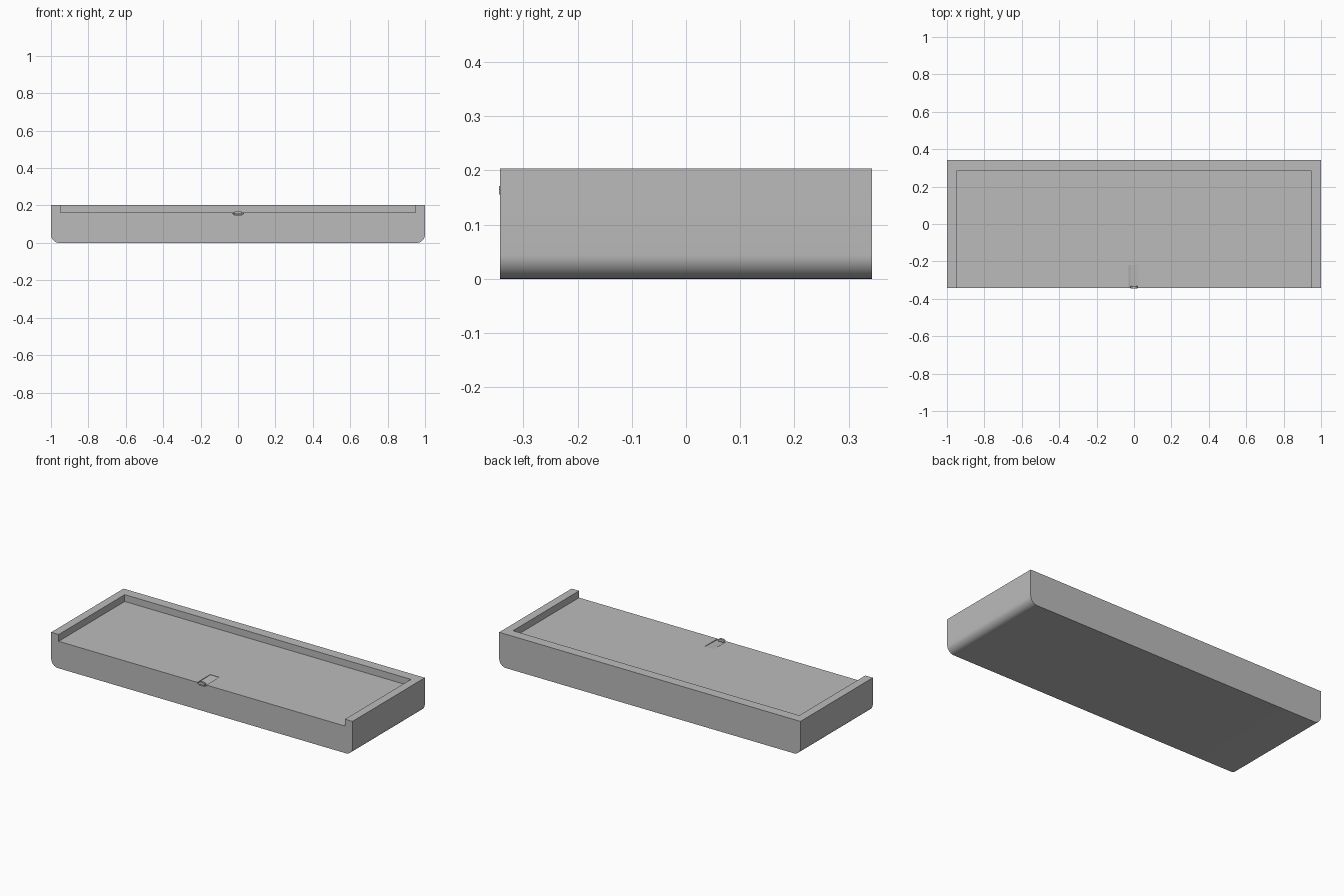
import bpy, bmesh, math

cube = bpy.data.objects.get("Cube")
if cube:
    bpy.data.objects.remove(cube, do_unlink=True)

grey = bpy.data.materials.new("plain grey")
grey.use_nodes = True
grey.diffuse_color = (0.5, 0.5, 0.5, 1)
grey.node_tree.nodes["Principled BSDF"].inputs["Base Color"].default_value = (0.5, 0.5, 0.5, 1)

W, D = 1.0, 0.343           # half width and half depth
DECK, SEAM, TOP = 0.162, 0.175, 0.203


def prism(name, outline, start, end, axis):
    """Extrude a closed outline along y (outline in xz) or z (outline in xy)."""
    bm = bmesh.new()
    place = (lambda a, b, c: (a, c, b)) if axis == "y" else (lambda a, b, c: (a, b, c))
    rings = [[bm.verts.new(place(a, b, c)) for a, b in outline] for c in (start, end)]
    for ring in rings:
        bm.faces.new(ring)
    for i in range(len(outline)):
        j = (i + 1) % len(outline)
        bm.faces.new((rings[0][i], rings[0][j], rings[1][j], rings[1][i]))
    bmesh.ops.recalc_face_normals(bm, faces=bm.faces)
    mesh = bpy.data.meshes.new(name)
    bm.to_mesh(mesh)
    bm.free()
    mesh.materials.append(grey)
    obj = bpy.data.objects.new(name, mesh)
    bpy.context.collection.objects.link(obj)
    return obj


def arc(cx, cz, r, a0, a1, steps):
    angles = [math.radians(a0 + (a1 - a0) * i / steps) for i in range(steps + 1)]
    return [(cx + r * math.cos(a), cz + r * math.sin(a)) for a in angles]


# Tray body with rounded lower long corners
R = 0.045
body = prism("tray_body",
             [(-W, DECK)] + arc(-W + R, R, R, 180, 270, 10)
             + arc(W - R, R, R, 270, 360, 10) + [(W, DECK)], -D, D, "y")

# Shallow finger channel cut into the front of the deck
cutter = prism("channel_cutter",
               [(-0.03, DECK + 0.01), (-0.03, DECK - 0.006), (-0.018, DECK - 0.015),
                (0.018, DECK - 0.015), (0.03, DECK - 0.006), (0.03, DECK + 0.01)],
               -D - 0.02, -0.22, "y")
# Channel floor rises towards the back
for v in cutter.data.vertices:
    if v.co.y > -0.3 and v.co.z < DECK:
        v.co.z = DECK - 0.002
cutter.hide_render = True
cutter.hide_viewport = True
cutter.display_type = "WIRE"
cut = body.modifiers.new("finger_channel", "BOOLEAN")
cut.operation = "DIFFERENCE"
cut.solver = "EXACT"
cut.object = cutter

# U-shaped rim in two flush layers, open at the front
IX, IY = 0.95, 0.283
u_shape = [(-W, -D), (-IX, -D), (-IX, IY), (IX, IY), (IX, -D), (W, -D), (W, D), (-W, D)]
prism("rim_lower_layer", u_shape, DECK, SEAM, "z")
prism("rim_upper_layer", u_shape, SEAM, TOP, "z")

# Small catch standing at the mouth of the channel
prism("front_catch",
      [(-0.02, 0.155), (0.02, 0.155), (0.02, 0.165), (0.012, 0.171),
       (-0.012, 0.171), (-0.02, 0.165)], -D - 0.002, -D + 0.012, "y")

# Smooth the rounded corners only
bpy.ops.object.select_all(action="DESELECT")
body.select_set(True)
bpy.context.view_layer.objects.active = body
bpy.ops.object.shade_smooth_by_angle(angle=math.radians(30))
